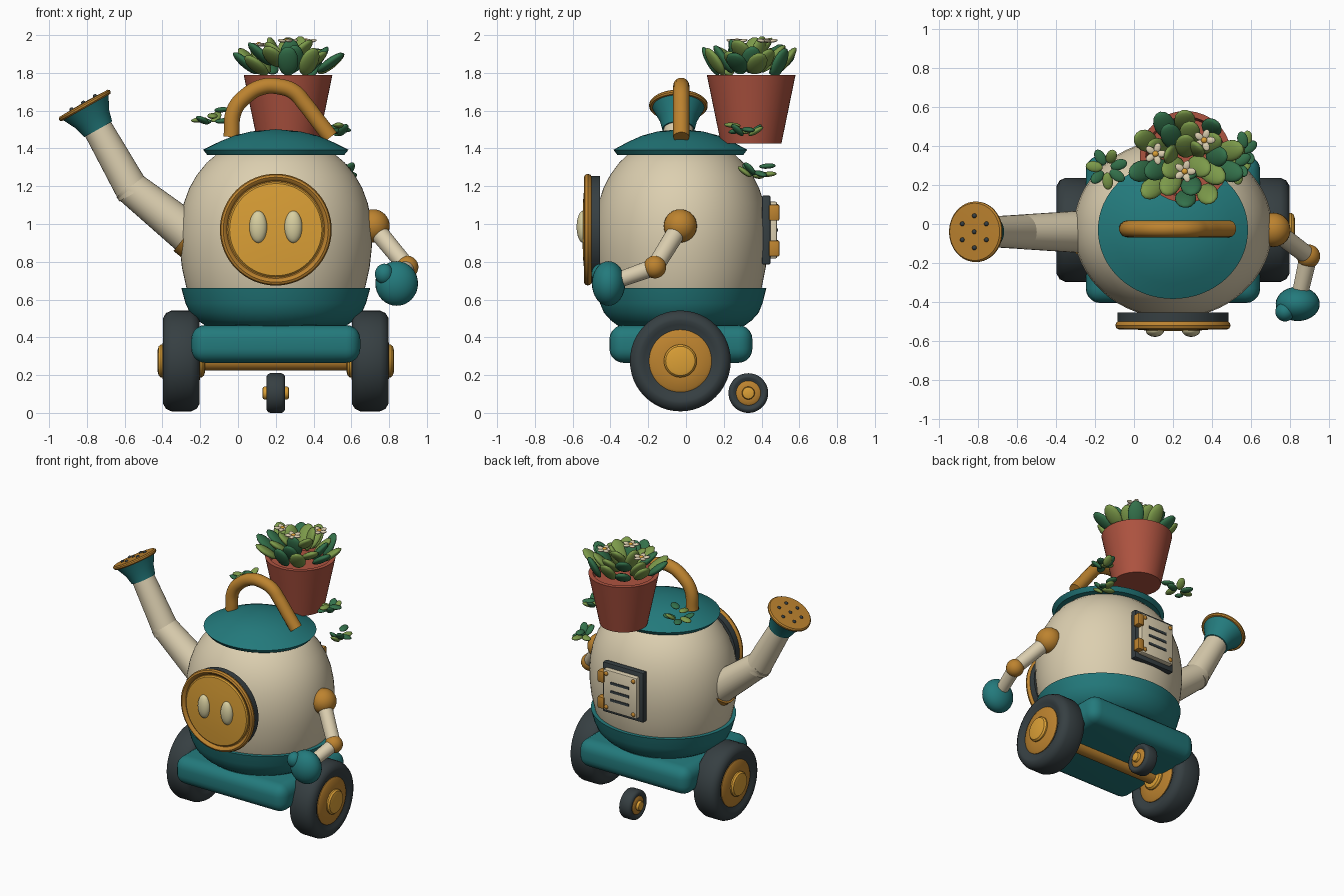
import bpy, bmesh, math, random
from mathutils import Vector, Matrix

if "Cube" in bpy.data.objects:
    bpy.data.objects.remove(bpy.data.objects["Cube"])

random.seed(4)

def material(name, hexcol):
    m = bpy.data.materials.new(name)
    lin = [(c / 12.92 if c <= .04045 else ((c + .055) / 1.055) ** 2.4)
           for c in (int(hexcol[i:i + 2], 16) / 255 for i in (0, 2, 4))]
    m.diffuse_color = (*lin, 1)
    m.use_nodes = True
    m.node_tree.nodes["Principled BSDF"].inputs["Base Color"].default_value = m.diffuse_color
    return m

CREAM = material("cream", "DCCFB0")
TEAL = material("teal", "237A7C")
BRASS = material("brass", "BD832F")
AMBER = material("amber", "DCA036")
DARK = material("charcoal", "363F42")
CLAY = material("terracotta", "AE5340")
GREEN = material("deep green", "33704A")
LIGHT = material("leaf green", "7C9A4A")
PALE = material("pale eye", "D8CFA0")

def finish(name, bm, mats, loc=(0, 0, 0), axis=(0, 0, 1), scale=(1, 1, 1), angle=35):
    bmesh.ops.recalc_face_normals(bm, faces=bm.faces)
    me = bpy.data.meshes.new(name)
    bm.to_mesh(me)
    bm.free()
    for m in mats:
        me.materials.append(m)
    ob = bpy.data.objects.new(name, me)
    bpy.context.collection.objects.link(ob)
    ob.location, ob.scale = loc, scale
    if tuple(axis) != (0, 0, 1):
        ob.rotation_euler = Vector(axis).to_track_quat('Z', 'Y').to_euler()
    bpy.ops.object.select_all(action='DESELECT')
    ob.select_set(True)
    bpy.context.view_layer.objects.active = ob
    bpy.ops.object.shade_smooth_by_angle(angle=math.radians(angle))
    return ob

def lathe(name, profile, mat, loc, axis=(0, 0, 1), scale=(1, 1, 1), seg=48, angle=35):
    """Revolve (radius, height) points around an axis."""
    bm = bmesh.new()
    rings = [[bm.verts.new((r * math.cos(math.tau * i / seg), r * math.sin(math.tau * i / seg), h))
              for i in range(seg)] for r, h in profile]
    for a, b in zip(rings, rings[1:]):
        for i in range(seg):
            bm.faces.new((a[i], a[(i + 1) % seg], b[(i + 1) % seg], b[i]))
    bmesh.ops.remove_doubles(bm, verts=bm.verts, dist=1e-5)
    return finish(name, bm, [mat], loc, axis, scale, angle)

def rod(name, a, b, r1, r2, mat, seg=32):
    d = Vector(b) - Vector(a)
    return lathe(name, [(0, 0), (r1, 0), (r2, d.length), (0, d.length)], mat, a, d, seg=seg)

def ball(name, loc, radii, mat):
    bm = bmesh.new()
    bmesh.ops.create_uvsphere(bm, u_segments=28, v_segments=16, radius=1)
    return finish(name, bm, [mat], loc, scale=radii, angle=60)

def box(name, loc, size, mat, bevel, seg=2):
    bm = bmesh.new()
    bmesh.ops.create_cube(bm, size=1, matrix=Matrix.Diagonal((*size, 1)))
    if bevel:
        bmesh.ops.bevel(bm, geom=bm.edges[:], offset=bevel, segments=seg, profile=.5, affect='EDGES')
    return finish(name, bm, [mat], loc)

def foliage(name, items, mats):
    """One mesh of flat ellipsoids: (centre, long axis, radii, material number)."""
    bm = bmesh.new()
    for c, d, radii, k in items:
        d = Vector(d).normalized()
        t = Vector((0, 0, 1)).cross(d).normalized()
        rot = Matrix((d, t, d.cross(t))).transposed().to_4x4()
        old = len(bm.faces)
        bmesh.ops.create_uvsphere(bm, u_segments=14, v_segments=9, radius=1,
                                  matrix=Matrix.Translation(c) @ rot @ Matrix.Diagonal((*radii, 1)))
        bm.faces.ensure_lookup_table()
        for f in bm.faces[old:]:
            f.material_index = k
    return finish(name, bm, mats, angle=70)

CX, CY = .20, -.025

# round body, lower band and lid
flat = (1, .9, 1)
lathe("body", [(0, .5), (.40, .5), (.445, .58), (.475, .67), (.497, .77), (.508, .87), (.510, .95),
               (.503, 1.03), (.487, 1.11), (.458, 1.19), (.418, 1.26), (.365, 1.325), (.30, 1.38),
               (.2, 1.42), (0, 1.43)], CREAM, (CX, CY, 0), scale=flat, seg=64)
lathe("lower_band", [(0, .46), (.37, .46), (.415, .49), (.455, .53), (.478, .58), (.50, .66),
                     (.46, .66), (.43, .60)], TEAL, (CX, CY, 0), scale=flat, seg=64)
lathe("lid", [(0, 1.365), (.362, 1.365), (.385, 1.393), (.30, 1.435), (.22, 1.468), (.13, 1.49),
              (0, 1.502)], TEAL, (CX, CY - .005, 0), scale=(1, .92, 1), seg=64)

# carrying handle
cu = bpy.data.curves.new("lid_handle", 'CURVE')
cu.dimensions, cu.bevel_depth, cu.bevel_resolution, cu.use_fill_caps = '3D', .043, 5, True
path = [(-.035, 1.46), (-.02, 1.60), (.045, 1.68), (.135, 1.727), (.22, 1.727), (.295, 1.70),
        (.355, 1.635), (.42, 1.55), (.49, 1.46)]
sp = cu.splines.new('BEZIER')
sp.bezier_points.add(len(path) - 1)
for p, (x, z) in zip(sp.bezier_points, path):
    p.co = (x, CY, z)
    p.handle_left_type = p.handle_right_type = 'AUTO'
cu.materials.append(BRASS)
bpy.context.collection.objects.link(bpy.data.objects.new("lid_handle", cu))

# chassis, axle and wheels
box("chassis", (CX, -.027, .365), (.895, .757, .20), TEAL, .075, 5)
rod("axle", (-.25, -.03, .275), (.65, -.03, .275), .05, .05, BRASS)

def wheel(name, loc, r, half, hub):
    """Tyre, brass rim and hub cap, the same on both sides."""
    e = .17 * r
    side = [(.62 * r, half * .8), (.72 * r, half * .95), (.80 * r, half), (r - e * .9, half),
            (r - e * .3, half - e * .35), (r, half - e)]
    mirror = lambda pts: pts + [(a, -h) for a, h in reversed(pts)]
    lathe(name + "_tyre", mirror([(0, half * .8)] + side), DARK, loc, (1, 0, 0))
    lathe(name + "_rim", mirror([(0, half * 1.02), (.34 * r, half * 1.02), (.57 * r, half * .93),
                                 (.62 * r, half * .85)]), BRASS, loc, (1, 0, 0))
    lathe(name + "_hub", mirror([(0, hub), (.22 * r, hub), (.29 * r, hub * .96), (.325 * r, hub * .87)]),
          AMBER, loc, (1, 0, 0))

for side, x in (("left", -.30), ("right", .70)):
    wheel(side + "_wheel", (x, -.03, .275), .267, .097, .125)
wheel("rear_caster", (CX, .33, .105), .105, .048, .07)

# face plate with eyes
front = (0, -1, 0)
lathe("face_backing", [(0, 0), (.285, 0), (.285, .045), (0, .045)], DARK, (CX, -.455, .97), front, seg=64)
lathe("face_ring", [(0, 0), (.275, 0), (.29, .01), (.296, .025), (.29, .04), (.278, .046),
                    (.266, .04), (.258, .028), (0, .028)], BRASS, (CX, -.495, .97), front, seg=64)
lathe("face_disc", [(0, 0), (.252, 0), (.252, .034), (.244, .042), (.15, .05), (0, .055)],
      AMBER, (CX, -.495, .97), front, seg=64)
for side, s in (("left", -1), ("right", 1)):
    ball(side + "_eye", (CX + s * .093, -.545, .985), (.047, .034, .085), PALE)

# watering spout and rose
SY = -.04
collar, elbow, tip = Vector((-.25, SY, .94)), Vector((-.565, SY, 1.19)), Vector((-.745, SY, 1.51))
d1 = (elbow - collar).normalized()
rod("spout_collar", collar - d1 * .05, collar + d1 * .02, .122, .122, BRASS)
rod("spout_lower", collar - d1 * .1, elbow + d1 * .03, .115, .088, CREAM)
d2 = (tip - elbow).normalized()
rod("spout_upper", elbow - d2 * .03, tip, .09, .078, CREAM)
lathe("rose_cone", [(0, -.01), (.085, -.01), (.10, .05), (.14, .128), (0, .128)], TEAL, tip, d2)
lathe("rose_plate", [(0, 0), (.148, 0), (.155, .008), (.155, .018), (.147, .026), (0, .03)], BRASS,
      tip + d2 * .122, d2)
face = tip + d2 * .15
u, v = Vector((0, 1, 0)), d2.cross(Vector((0, 1, 0)))
for i in range(7):
    a = math.tau * i / 6
    off = (u * math.cos(a) + v * math.sin(a)) * .082 if i else Vector()
    ball("rose_hole_%d" % i, face + off, (.012,) * 3, DARK)
ball("rose_hole_7", face + u * .082, (.012,) * 3, DARK)

# arm with mitten
sh, el, ha = (.715, -.03, .99), (.895, -.165, .772), (.84, -.41, .685)
ball("shoulder", sh, (.088,) * 3, BRASS)
rod("upper_arm", sh, el, .05, .046, CREAM)
ball("elbow", el, (.06,) * 3, BRASS)
rod("forearm", el, ha, .046, .04, CREAM)
ball("hand", ha, (.113, .088, .118), TEAL)
ball("thumb", (.775, -.45, .735), (.05, .05, .055), TEAL)

# rear service panel
box("panel_frame", (CX, .425, .968), (.33, .045, .365), DARK, .008)
box("panel_door", (CX, .46, .968), (.27, .045, .30), CREAM, .008)
for i in (-1, 0, 1):
    box("panel_vent_%d" % (i + 1), (CX, .483, .968 + i * .062), (.15, .008, .018), DARK, 0)
for sx in (-1, 1):
    for sz in (-1, 1):
        ball("panel_rivet_%d_%d" % (sx, sz), (CX + sx * .11, .483, .968 + sz * .122), (.015, .012, .015), BRASS)
for n, z in (("lower", .87), ("upper", 1.06)):
    box(n + "_hinge", (CX + .15, .467, z), (.05, .055, .085), BRASS, .008)

# flower pot
PX, PY = .265, .345
lathe("plant_pot", [(0, 1.425), (.16, 1.425), (.235, 1.79), (.205, 1.79), (.195, 1.74), (0, 1.74)],
      CLAY, (PX, PY, 0))

# leaves in three rings, rising towards the middle
leaves = []
for n, rx, ry, z, pitch, size in ((10, .235, .20, 1.845, 50, .088), (9, .16, .135, 1.875, 48, .088),
                                  (6, .08, .07, 1.90, 55, .085)):
    for i in range(n):
        a = math.tau * (i + random.uniform(-.2, .2)) / n + rx * 9
        p = math.radians(pitch + random.uniform(-18, 18))
        d = (math.cos(a) * math.cos(p), math.sin(a) * math.cos(p), math.sin(p))
        c = (PX + rx * math.cos(a), PY - .015 + ry * math.sin(a), z + random.uniform(-.015, .025))
        leaves.append((c, d, (size, .055, .024), (i + n) % 2 if random.random() < .8 else 1))
foliage("pot_leaves", leaves, [GREEN, LIGHT])

# small trailing sprigs beside the pot
sprigs = []
for c, ax, ay in (((-.14, .285, 1.575), .065, .065), ((.53, .31, 1.50), .03, .065),
                  ((.57, .375, 1.285), .025, .065)):
    for i in range(7):
        a = math.tau * i / 7 + .3
        d = (math.cos(a) * ax, math.sin(a) * ay, random.uniform(-.01, .05))
        q = Vector(c) + Vector((d[0], d[1], random.uniform(-.035, .03)))
        sprigs.append((q, d, (.045, .028, .014), i % 2))
foliage("trailing_sprigs", sprigs, [GREEN, LIGHT])

# little flowers
petals = []
for x, y, z in ((.26, .27, 1.965), (.36, .43, 1.965), (.11, .36, 1.945)):
    petals.append(((x, y, z + .006), (1, 0, 0), (.016, .016, .012), 1))
    for i in range(5):
        a = math.tau * i / 5
        d = Vector((math.cos(a), math.sin(a), .15))
        petals.append((Vector((x, y, z)) + d * .032, d, (.026, .018, .009), 0))
foliage("flowers", petals, [CREAM, AMBER])
